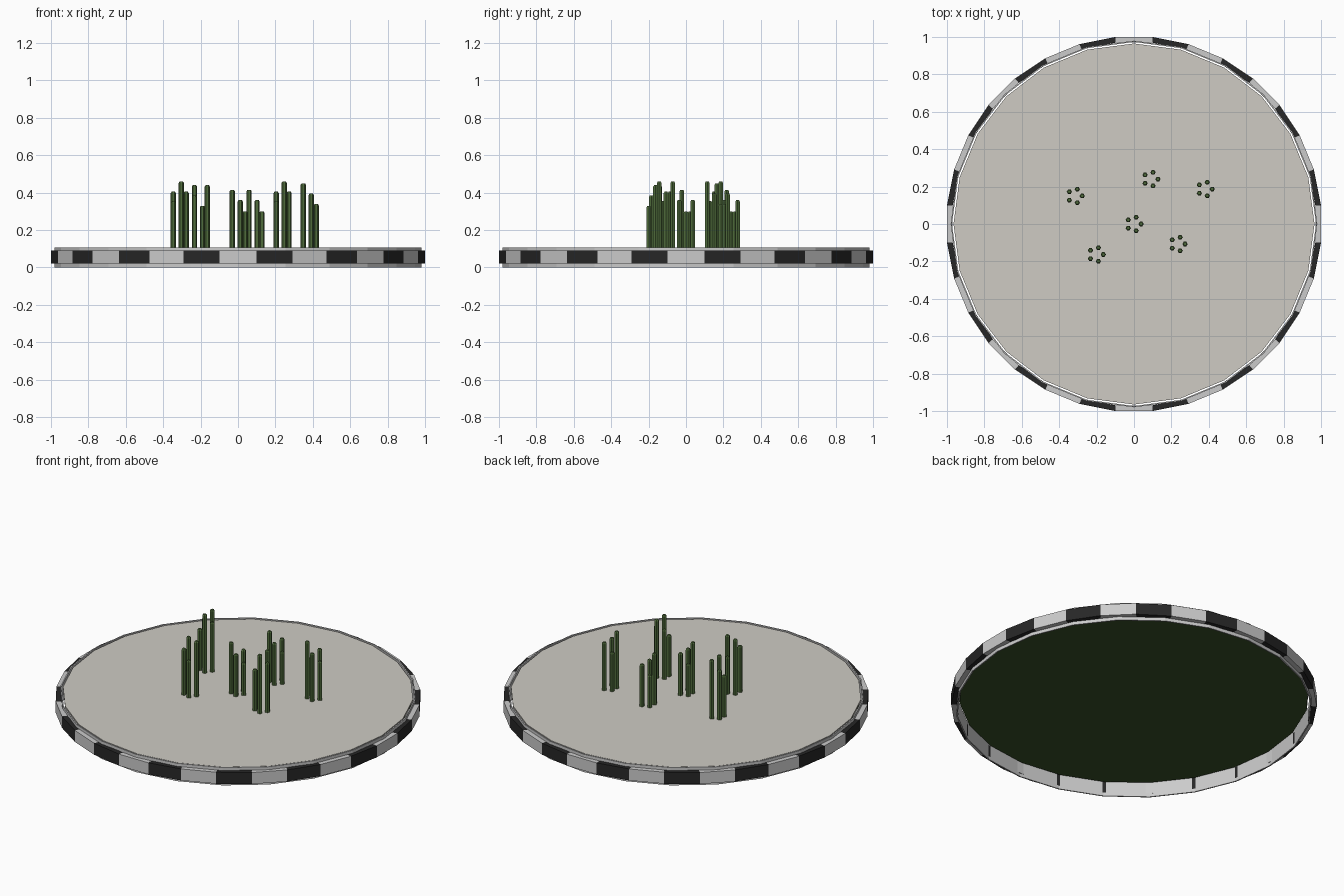
import bpy, bmesh
from math import sin, cos, pi, radians
from mathutils import Matrix, Vector

if "Cube" in bpy.data.objects:
    bpy.data.objects.remove(bpy.data.objects["Cube"])


def material(name, rgb):
    m = bpy.data.materials.new(name)
    m.diffuse_color = (*rgb, 1)
    m.use_nodes = True
    m.node_tree.nodes["Principled BSDF"].inputs["Base Color"].default_value = m.diffuse_color
    return m


def finish(bm, name, mat=None):
    bmesh.ops.recalc_face_normals(bm, faces=bm.faces)
    me = bpy.data.meshes.new(name)
    bm.to_mesh(me)
    bm.free()
    ob = bpy.data.objects.new(name, me)
    bpy.context.collection.objects.link(ob)
    if mat:
        me.materials.append(mat)
    return ob


def lathe(bm, profile, sides, x=0, y=0, closed=False):
    """Sweep (radius, z) points around a vertical axis with flat sides."""
    rings = [[bm.verts.new((x + r * cos(2 * pi * i / sides),
                            y + r * sin(2 * pi * i / sides), z))
              for i in range(sides)] for r, z in profile]
    pairs = list(zip(rings, rings[1:]))
    if closed:
        pairs.append((rings[-1], rings[0]))
    for a, b in pairs:
        for i in range(sides):
            j = (i + 1) % sides
            bm.faces.new((a[i], a[j], b[j], b[i]))
    if not closed:
        bm.faces.new(rings[0])
        bm.faces.new(rings[-1])


black = material("black_paint", (0.02, 0.02, 0.02))
grey = material("light_concrete", (0.62, 0.62, 0.61))
gravel = material("gravel", (0.62, 0.6, 0.55))
grass = material("dark_green", (0.04, 0.08, 0.02))
stem = material("stem_green", (0.08, 0.15, 0.045))

# Thin curb wall
bm = bmesh.new()
lathe(bm, [(0.98, 0), (0.98, 0.108), (0.973, 0.108), (0.973, 0)], 24, closed=True)
finish(bm, "curb_wall", grey)

# Alternating curb blocks
for start, name, mat in ((0, "light_blocks", grey), (1, "black_blocks", black)):
    bm = bmesh.new()
    for k in range(start, 32, 2):
        mtx = (Matrix.Rotation(radians(11.25 * k), 4, 'Z')
               @ Matrix.Translation((0.985, 0, 0.055))
               @ Matrix.Diagonal((0.03, 0.197, 0.07, 1)))
        bmesh.ops.create_cube(bm, size=1, matrix=mtx)
    finish(bm, name, mat)

# Gravel surface and the green layer below it
bm = bmesh.new()
lathe(bm, [(0.965, 0.092), (0.965, 0.105)], 24)
finish(bm, "gravel_surface", gravel)
bm = bmesh.new()
lathe(bm, [(0.962, 0.083), (0.962, 0.0915)], 24)
finish(bm, "under_layer", grass)

# Clumps of five stalks: x, y, heights cycled clockwise
clumps = [
    (0, 0, (0.30, 0.36, 0.415)),
    (0.09, 0.24, (0.30, 0.36, 0.415)),
    (0.38, 0.187, (0.34, 0.395, 0.45)),
    (-0.315, 0.15, (0.405, 0.46, 0.355)),
    (0.235, -0.107, (0.405, 0.46, 0.355)),
    (-0.202, -0.163, (0.44, 0.33, 0.385)),
]
for n, (cx, cy, heights) in enumerate(clumps):
    bm = bmesh.new()
    for i in range(5):
        a = -2 * pi * i / 5
        h = heights[i % 3]
        lathe(bm, [(0.014, 0.104), (0.014, h - 0.008), (0.009, h)], 6,
              cx + 0.038 * cos(a), cy + 0.038 * sin(a))
    finish(bm, f"stalk_clump_{n + 1}", stem)
